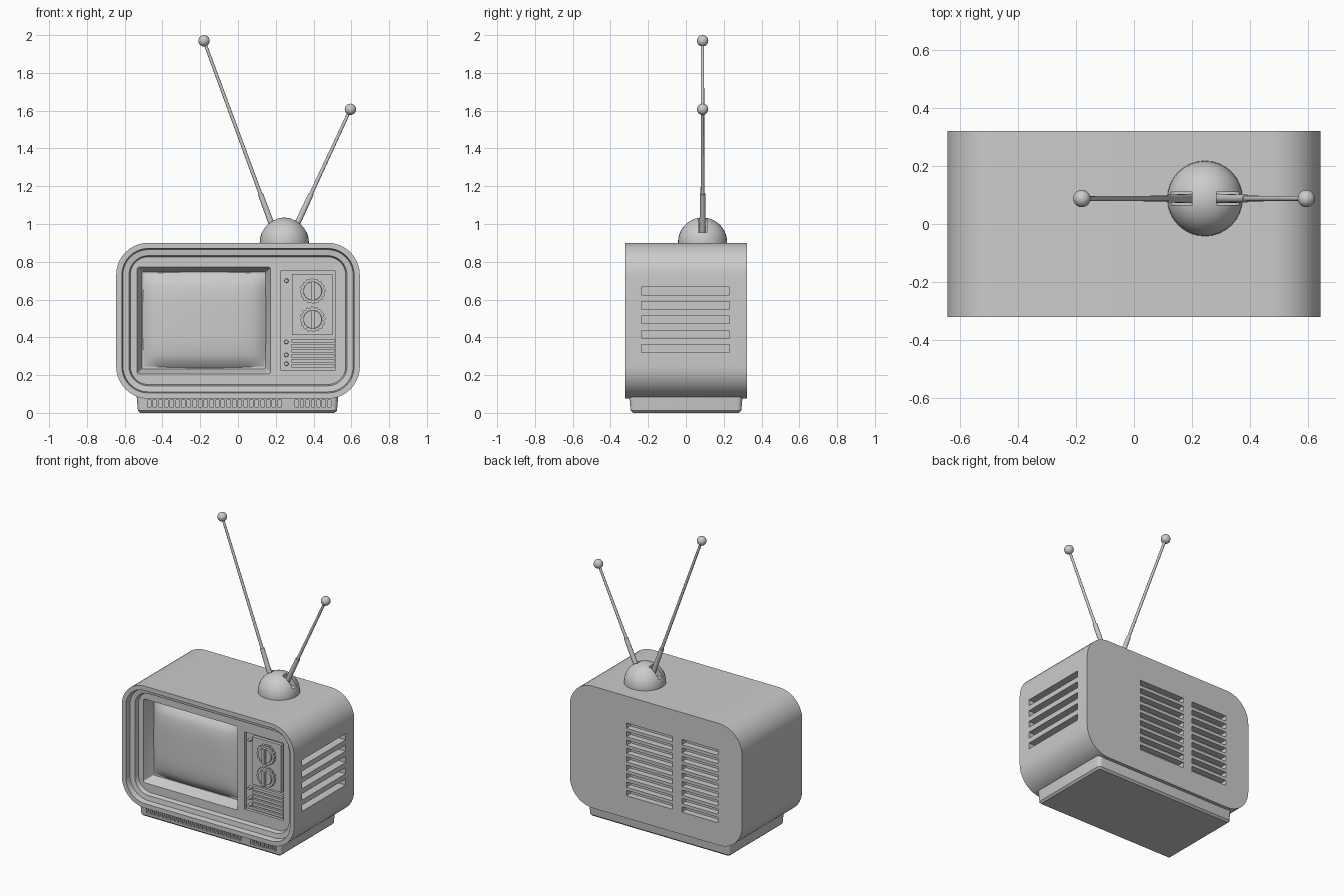
import bpy, bmesh, math
from mathutils import Vector, Matrix

if "Cube" in bpy.data.objects:
    bpy.data.objects.remove(bpy.data.objects["Cube"], do_unlink=True)

GREY = bpy.data.materials.new("plain grey")
GREY.use_nodes = True
GREY.diffuse_color = (0.6, 0.6, 0.6, 1)
GREY.node_tree.nodes["Principled BSDF"].inputs["Base Color"].default_value = (0.6, 0.6, 0.6, 1)


def finish(name, bm):
    bmesh.ops.recalc_face_normals(bm, faces=bm.faces)
    mesh = bpy.data.meshes.new(name)
    bm.to_mesh(mesh)
    bm.free()
    mesh.materials.append(GREY)
    ob = bpy.data.objects.new(name, mesh)
    bpy.context.collection.objects.link(ob)
    return ob


def smooth(ob, angle=35):
    bpy.ops.object.select_all(action='DESELECT')
    ob.select_set(True)
    bpy.context.view_layer.objects.active = ob
    bpy.ops.object.shade_smooth_by_angle(angle=math.radians(angle))


def add_box(bm, x0, x1, y0, y1, z0, z1):
    mid = Vector(((x0 + x1) / 2, (y0 + y1) / 2, (z0 + z1) / 2))
    size = Matrix.Diagonal((x1 - x0, y1 - y0, z1 - z0, 1))
    bmesh.ops.create_cube(bm, size=1, matrix=Matrix.Translation(mid) @ size)


def boxes(name, items):
    bm = bmesh.new()
    for item in items:
        add_box(bm, *item)
    return finish(name, bm)


def loft(name, centre, w, h, r, layers, axis, steps=10):
    """Rounded rectangles (inset, position) joined along an axis."""
    bm = bmesh.new()
    rings = []
    for inset, d in layers:
        rad = max(r - inset, 0.004)
        ring = []
        for q, (sx, sy) in enumerate(((1, 1), (-1, 1), (-1, -1), (1, -1))):
            for i in range(steps + 1):
                t = (q + i / steps) * math.pi / 2
                a = centre[0] + sx * (w / 2 - inset - rad) + rad * math.cos(t)
                b = centre[1] + sy * (h / 2 - inset - rad) + rad * math.sin(t)
                ring.append(bm.verts.new((a, d, b) if axis == 'y' else (a, b, d)))
        rings.append(ring)
    n = len(rings[0])
    for p, q in zip(rings, rings[1:]):
        for i in range(n):
            bm.faces.new((p[i], p[(i + 1) % n], q[(i + 1) % n], q[i]))
    bm.faces.new(rings[0])
    bm.faces.new(rings[-1])
    return finish(name, bm)


def cut(ob, cutter):
    mod = ob.modifiers.new("cut", 'BOOLEAN')
    mod.operation, mod.solver, mod.object = 'DIFFERENCE', 'EXACT', cutter
    bpy.context.view_layer.objects.active = ob
    bpy.ops.object.modifier_apply(modifier=mod.name)
    bpy.data.objects.remove(cutter, do_unlink=True)


def rod(name, a, b, r1, r2, segs=16):
    a, b = Vector(a), Vector(b)
    bm = bmesh.new()
    m = Matrix.Translation((a + b) / 2) @ (b - a).to_track_quat('Z', 'Y').to_matrix().to_4x4()
    bmesh.ops.create_cone(bm, cap_ends=True, segments=segs, radius1=r1, radius2=r2,
                          depth=(b - a).length, matrix=m)
    ob = finish(name, bm)
    smooth(ob)
    return ob


# Cabinet with a stepped recess in the front
PANEL = -0.25
body = loft("cabinet", (0, 0.488), 1.29, 0.825, 0.17,
            [(0, 0.322), (0, -0.322), (0.03, -0.322), (0.036, -0.285),
             (0.068, -0.28), (0.075, PANEL)], 'y')

# Screen opening with sloped sides
cut(body, loft("screen_cutter", (-0.181, 0.489), 0.707, 0.566, 0.012,
               [(-0.01, PANEL - 0.02), (0, PANEL), (0.027, PANEL + 0.075)], 'y', 3))

# Control recess, side vents and back vents
pockets = [(0.225, 0.516, PANEL - 0.01, PANEL + 0.02, 0.228, 0.75)]
pockets += [(0.59, 0.7, -0.235, 0.23, z - 0.021, z + 0.021)
            for z in (0.34 + 0.0765 * i for i in range(5))]
for x0, x1 in ((-0.125, 0.22), (-0.465, -0.195)):
    pockets += [(x0, x1, 0.28, 0.4, z - 0.018, z + 0.018)
                for z in (0.245 + 0.057 * i for i in range(9))]
cut(body, boxes("vent_cutter", pockets))
smooth(body)

# Bulging picture tube
bm = bmesh.new()
NX, NZ = 20, 16
grid = []
for j in range(NZ + 1):
    v = 2 * j / NZ - 1
    row = []
    for i in range(NX + 1):
        u = 2 * i / NX - 1
        x = -0.178 + 0.328 * u * (1 - 0.035 * v * v)
        z = 0.492 + 0.254 * v * (1 - 0.035 * u * u)
        y = PANEL + 0.07 - 0.05 * ((1 - u ** 4) * (1 - v ** 4)) ** 0.6
        row.append(bm.verts.new((x, y, z)))
    grid.append(row)
for p, q in zip(grid, grid[1:]):
    for i in range(NX):
        bm.faces.new((p[i], p[i + 1], q[i + 1], q[i]))
screen = finish("screen", bm)
if screen.data.polygons[0].normal.y > 0:
    screen.data.flip_normals()
smooth(screen, 60)

# Control plate and speaker slats
boxes("knob_plate", [(0.285, 0.50, PANEL - 0.002, PANEL + 0.025, 0.413, 0.735)])
boxes("speaker_slats", [(0.282, 0.512, PANEL, PANEL + 0.025, z - 0.009, z + 0.009)
                        for z in (0.25 + 0.0265 * i for i in range(6))])

# Small buttons
for i, z in enumerate((0.70, 0.376, 0.307, 0.26)):
    rod(f"button_{i + 1}", (0.256, PANEL + 0.025, z), (0.256, PANEL, z), 0.012, 0.010, 12)

# Dials: ridged skirt, raised cap and grip bar
for label, z in (("upper", 0.645), ("lower", 0.495)):
    x = 0.395
    bm = bmesh.new()
    teeth = 64
    ends = []
    for y in (PANEL + 0.01, PANEL - 0.02):
        ends.append([bm.verts.new((x + r * math.cos(t), y, z + r * math.sin(t)))
                     for t, r in ((k * 2 * math.pi / teeth, 0.068 if k % 4 < 2 else 0.062)
                                  for k in range(teeth))])
    for k in range(teeth):
        m = (k + 1) % teeth
        bm.faces.new((ends[0][k], ends[0][m], ends[1][m], ends[1][k]))
    bm.faces.new(ends[0])
    bm.faces.new(ends[1])
    finish(f"{label}_dial_skirt", bm)
    rod(f"{label}_dial_cap", (x, PANEL, z), (x, PANEL - 0.03, z), 0.052, 0.048, 32)
    boxes(f"{label}_dial_grip", [(x - 0.009, x + 0.009, PANEL - 0.05, PANEL, z - 0.05, z + 0.05)])

# Plinth with a row of front slits
plinth = loft("plinth", (-0.003, 0), 1.068, 0.6, 0.03,
              [(0, 0.09), (0.007, 0.012), (0.02, 0)], 'z', 5)
slits = [-0.47 + 0.03 * i for i in range(24)] + [0.31 + 0.029 * i for i in range(7)]
cut(plinth, boxes("slit_cutter", [(x - 0.009, x + 0.009, -0.35, -0.27, 0.03, 0.068)
                                  for x in slits]))
smooth(plinth)

# Aerial dome with two slots
AY = 0.088
bm = bmesh.new()
bmesh.ops.create_uvsphere(bm, u_segments=32, v_segments=20, radius=0.13,
                          matrix=Matrix.Translation((0.245, AY, 0.904)))
bmesh.ops.bisect_plane(bm, geom=bm.verts[:] + bm.edges[:] + bm.faces[:],
                       plane_co=(0, 0, 0.89), plane_no=(0, 0, 1), clear_inner=True)
bmesh.ops.holes_fill(bm, edges=[e for e in bm.edges if e.is_boundary])
dome = finish("aerial_dome", bm)
cut(dome, boxes("slot_cutter", [(x0, x1, AY - 0.022, AY + 0.022, 0.955, 1.1)
                                for x0, x1 in ((0.125, 0.2), (0.285, 0.365))]))
smooth(dome)

# Telescopic aerials with ball tips
for label, foot, tip in (("right", (0.196, AY, 0.95), (-0.18, AY, 1.97)),
                         ("left", (0.29, AY, 0.95), (0.595, AY, 1.607))):
    foot, tip = Vector(foot), Vector(tip)
    joint = foot + (tip - foot) * (0.21 / (tip.z - foot.z))
    rod(f"{label}_aerial_sleeve", foot, joint, 0.016, 0.014)
    rod(f"{label}_aerial_rod", joint, tip, 0.010, 0.008, 12)
    bm = bmesh.new()
    bmesh.ops.create_uvsphere(bm, u_segments=20, v_segments=12, radius=0.03,
                              matrix=Matrix.Translation(tip))
    smooth(finish(f"{label}_aerial_ball", bm), 60)
